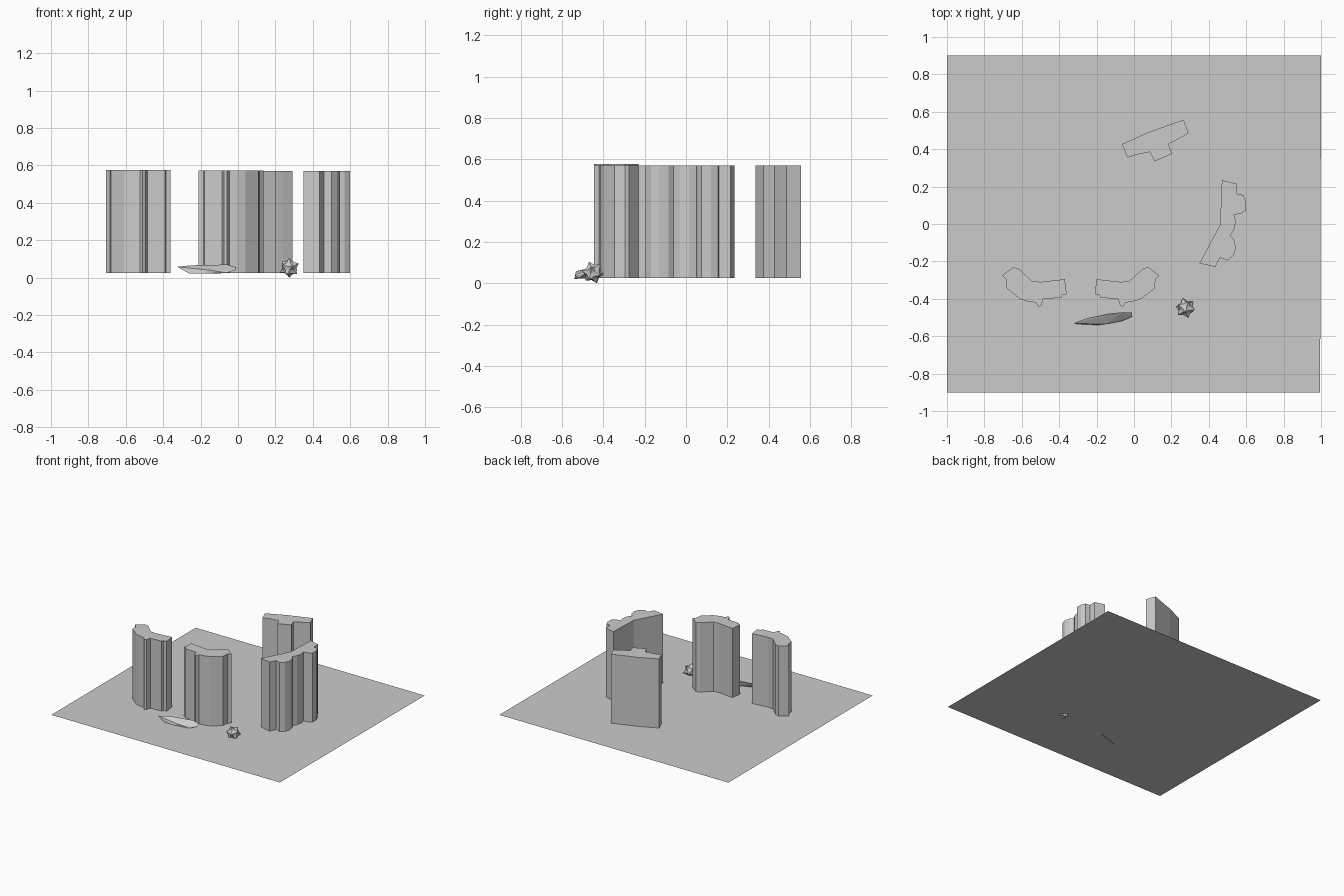
import bpy, bmesh
from mathutils import Vector, Matrix

if "Cube" in bpy.data.objects:
    bpy.data.objects.remove(bpy.data.objects["Cube"])

GROUND_Z = 0.025


def finish(name, bm):
    bmesh.ops.recalc_face_normals(bm, faces=bm.faces)
    mesh = bpy.data.meshes.new(name)
    bm.to_mesh(mesh)
    bm.free()
    obj = bpy.data.objects.new(name, mesh)
    bpy.context.collection.objects.link(obj)
    return obj


def pillar(name, outline, top):
    """Extrude a floor outline straight up into a closed block."""
    bm = bmesh.new()
    base = bm.faces.new([bm.verts.new((x, y, GROUND_Z)) for x, y in outline])
    ext = bmesh.ops.extrude_face_region(bm, geom=[base], use_keep_orig=True)
    verts = [v for v in ext["geom"] if isinstance(v, bmesh.types.BMVert)]
    bmesh.ops.translate(bm, verts=verts, vec=(0, 0, top - GROUND_Z))
    return finish(name, bm)


# Ground sheet
bm = bmesh.new()
bm.faces.new([bm.verts.new((x, y, GROUND_Z))
              for x, y in ((-1, -0.9), (0.995, -0.9), (1, 0.9), (-1, 0.9))])
finish("ground", bm)

# Mirrored pair of front pillars
front = [(-0.705, -0.275), (-0.645, -0.23), (-0.615, -0.24), (-0.545, -0.305),
         (-0.5, -0.31), (-0.37, -0.295), (-0.36, -0.375), (-0.385, -0.38),
         (-0.39, -0.395), (-0.485, -0.40), (-0.495, -0.435), (-0.51, -0.445),
         (-0.525, -0.42), (-0.565, -0.415), (-0.61, -0.40), (-0.68, -0.345),
         (-0.685, -0.295)]
pillar("front_left_pillar", front, 0.577)
pillar("front_centre_pillar", [(-0.57 - x, y) for x, y in front], 0.572)

# Right pillar
pillar("right_pillar",
       [(0.47, 0.235), (0.55, 0.215), (0.55, 0.16), (0.585, 0.155), (0.6, 0.12),
        (0.6, 0.075), (0.57, 0.055), (0.535, 0.05), (0.545, 0.015),
        (0.535, -0.03), (0.515, -0.06), (0.535, -0.085), (0.545, -0.13),
        (0.53, -0.17), (0.50, -0.195), (0.46, -0.18), (0.435, -0.23),
        (0.35, -0.21), (0.46, -0.005)], 0.57)

# Back pillar
pillar("back_pillar",
       [(-0.065, 0.427), (0.08, 0.492), (0.265, 0.557), (0.292, 0.485),
        (0.24, 0.455), (0.185, 0.428), (0.203, 0.375), (0.11, 0.335),
        (0.085, 0.385), (0.01, 0.37), (-0.035, 0.355)], 0.57)

# Faceted stone shard lying in front
bm = bmesh.new()
for p in ((-0.325, -0.532, 0.058), (-0.25, -0.503, 0.066), (-0.13, -0.478, 0.064),
          (-0.06, -0.472, 0.07), (-0.01, -0.473, 0.056), (-0.01, -0.495, 0.042),
          (-0.06, -0.518, 0.026), (-0.15, -0.535, 0.04), (-0.19, -0.54, 0.022),
          (-0.26, -0.538, 0.022), (-0.10, -0.485, 0.023)):
    bm.verts.new(p)
bmesh.ops.convex_hull(bm, input=bm.verts)
finish("stone_shard", bm)

# Small spiky rock: icosahedron corners pulled out, edge midpoints pushed in
bm = bmesh.new()
bmesh.ops.create_icosphere(bm, subdivisions=2, radius=1)
for v in bm.verts:
    v.co = v.co.normalized() * (0.056 if len(v.link_edges) == 5 else 0.038)
bm.transform(Matrix.Translation((0.275, -0.45, 0.053)) @ Matrix.Rotation(0.35, 4, "X"))
low = min(v.co.z for v in bm.verts)
bmesh.ops.translate(bm, verts=bm.verts, vec=(0, 0, -low))
finish("spiky_rock", bm)
